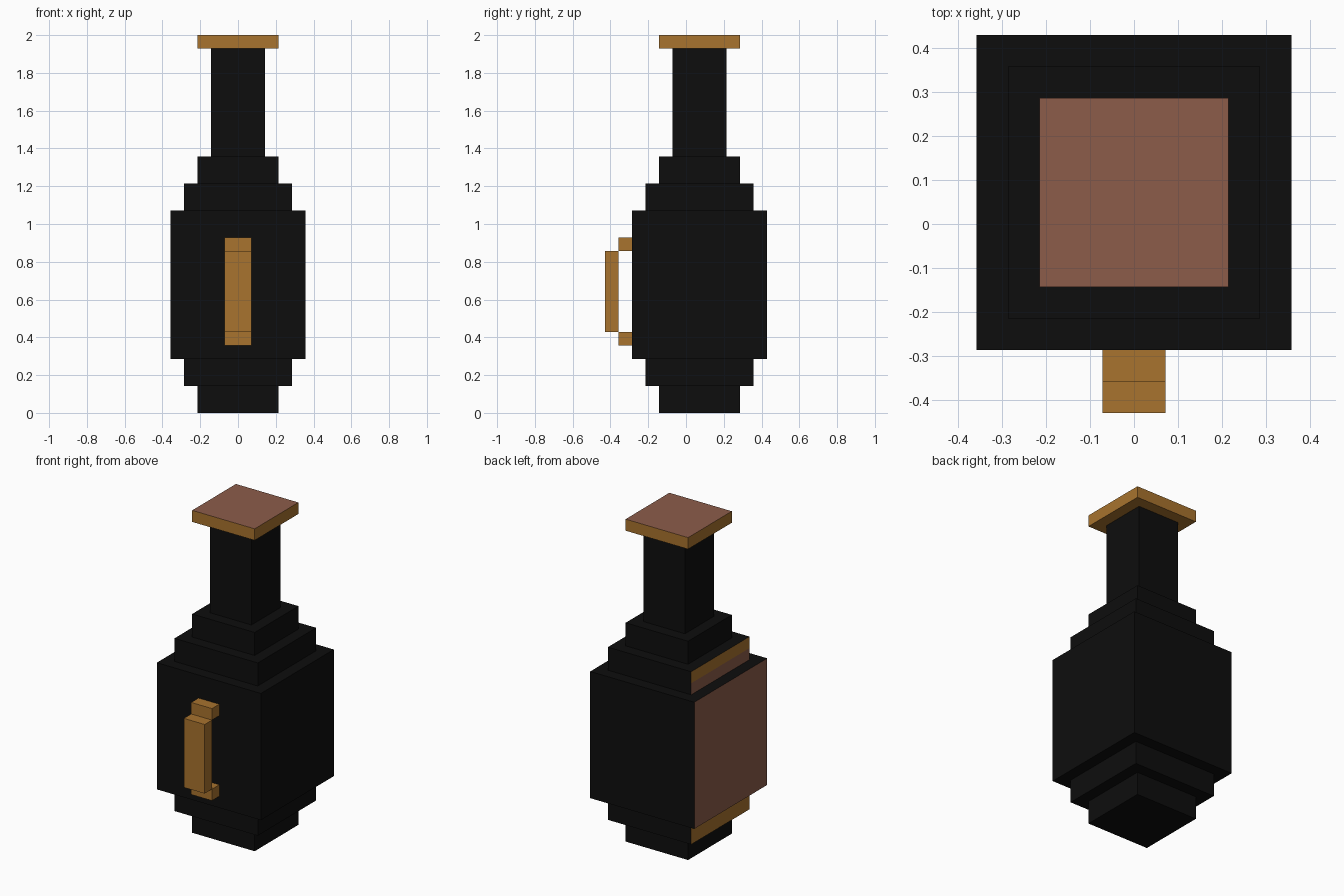
import bpy, bmesh

if "Cube" in bpy.data.objects:
    bpy.data.objects.remove(bpy.data.objects["Cube"])

U = 1 / 14    # block unit: the bottle is 28 blocks tall
CY = 1        # body axis in y, in blocks


def material(name, srgb):
    m = bpy.data.materials.new(name)
    lin = [((c / 255 + 0.055) / 1.055) ** 2.4 if c > 10 else c / 255 / 12.92 for c in srgb]
    m.diffuse_color = (*lin, 1)
    m.use_nodes = True
    m.node_tree.nodes["Principled BSDF"].inputs["Base Color"].default_value = m.diffuse_color
    return m


BLACK = material("black", (13, 13, 13))
GOLD = material("gold", (168, 115, 46))
BROWN = material("brown", (140, 92, 74))


def make_object(name, bm, mats):
    bmesh.ops.recalc_face_normals(bm, faces=bm.faces[:])
    bm.normal_update()
    me = bpy.data.meshes.new(name)
    ob = bpy.data.objects.new(name, me)
    bpy.context.collection.objects.link(ob)
    for m in mats:
        me.materials.append(m)
    return ob, me


def stepped_tower(name, rings, mats, rule):
    """Skin square rings (half width, height) and colour faces by rule(normal, centre)."""
    bm = bmesh.new()
    loops = [[bm.verts.new((sx * h * U, (CY + sy * h) * U, z * U))
              for sx, sy in ((-1, -1), (1, -1), (1, 1), (-1, 1))] for h, z in rings]
    for a, b in zip(loops, loops[1:]):
        for i in range(4):
            j = (i + 1) % 4
            bm.faces.new((a[i], a[j], b[j], b[i]))
    bm.faces.new(loops[0][::-1])
    bm.faces.new(loops[-1])
    ob, me = make_object(name, bm, mats)
    for f in bm.faces:
        f.material_index = rule(f.normal, f.calc_center_median() / U)
    bm.to_mesh(me)
    bm.free()
    return ob


def box(name, lo, hi, mat):
    bm = bmesh.new()
    bmesh.ops.create_cube(bm, size=1)
    for v in bm.verts:
        v.co = [(lo[k] if v.co[k] < 0 else hi[k]) * U for k in range(3)]
    ob, me = make_object(name, bm, [mat])
    bm.to_mesh(me)
    bm.free()
    return ob


# Body: stepped bottle with a label and gold bands on its left side
def body_colour(n, c):
    if n.x > -0.9:
        return 0
    if 4 < c.z < 16:
        return 2
    return 1 if 2 < c.z < 4 or 16 < c.z < 17 else 0


stepped_tower("bottle_body",
              [(3, 0), (3, 2), (4, 2), (4, 4), (5, 4), (5, 15), (4, 15), (4, 16),
               (4, 17), (3, 17), (3, 19), (2, 19), (2, 27)],
              [BLACK, GOLD, BROWN], body_colour)

# Stopper: gold slab with a brown top
stepped_tower("stopper", [(3, 27), (3, 28)], [GOLD, BROWN],
              lambda n, c: 1 if n.z > 0.9 else 0)

# Handle on the front
box("handle_grip", (-1, -6, 6), (1, -5, 12), GOLD)
for name, z in (("handle_lower_arm", 5), ("handle_upper_arm", 12)):
    box(name, (-1, -5, z), (1, -4, z + 1), GOLD)
